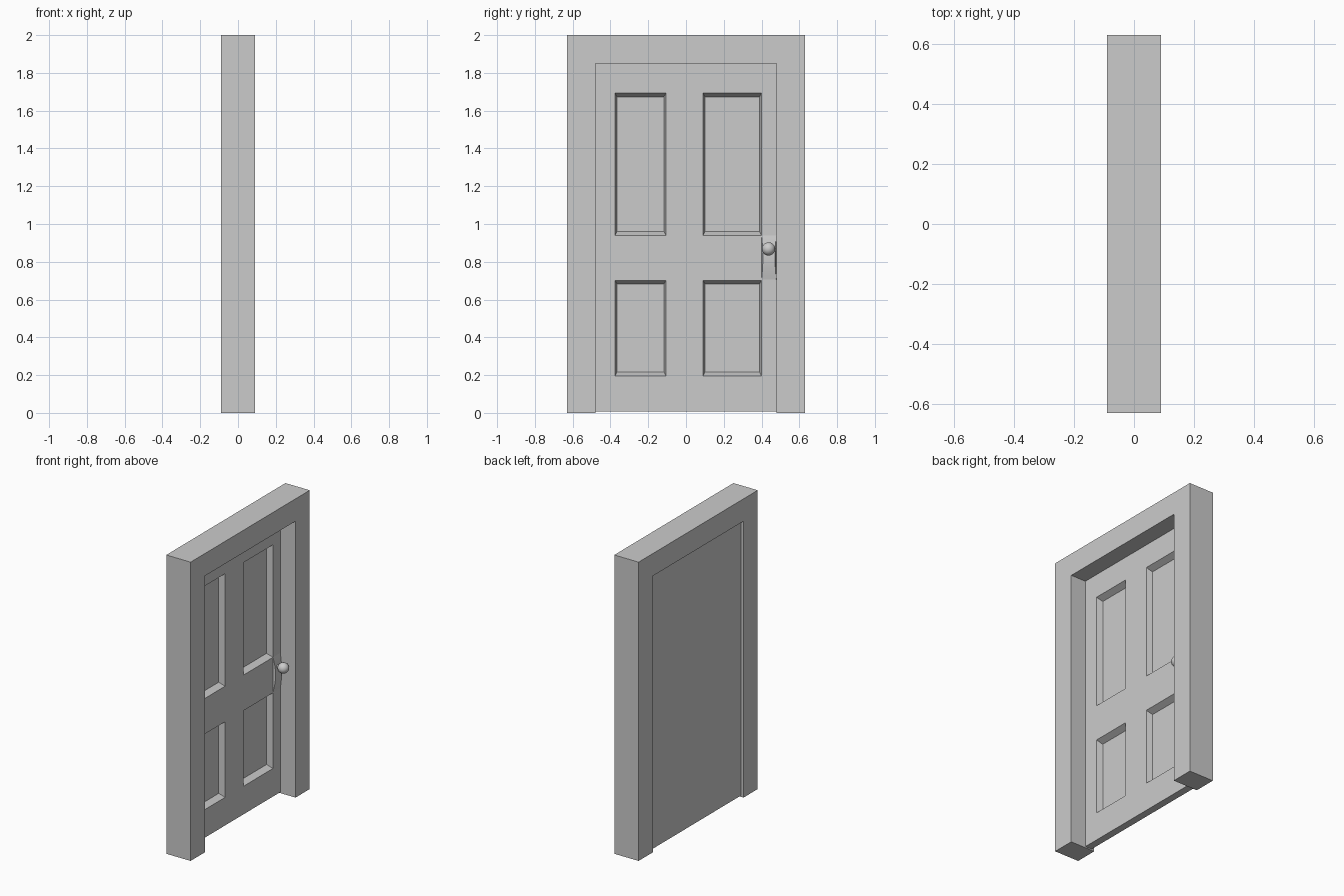
import bpy, bmesh, math
from mathutils import Matrix, Vector

if "Cube" in bpy.data.objects:
    bpy.data.objects.remove(bpy.data.objects["Cube"])

DOOR_BACK, DOOR_FRONT, PANEL = -0.07, -0.021, -0.061
KNOB_Y, KNOB_Z = 0.437, 0.868


def finish(bm, name, smooth=None):
    bmesh.ops.recalc_face_normals(bm, faces=bm.faces)
    mesh = bpy.data.meshes.new(name)
    bm.to_mesh(mesh)
    bm.free()
    obj = bpy.data.objects.new(name, mesh)
    bpy.context.collection.objects.link(obj)
    if smooth:
        bpy.ops.object.select_all(action='DESELECT')
        obj.select_set(True)
        bpy.context.view_layer.objects.active = obj
        bpy.ops.object.shade_smooth_by_angle(angle=math.radians(smooth))
    return obj


# Frame: U-shaped outline extruded through the wall thickness
bm = bmesh.new()
outline = [(-0.63, 0), (-0.63, 2), (0.63, 2), (0.63, 0),
           (0.48, 0), (0.48, 1.85), (-0.48, 1.85), (-0.48, 0)]
face = bm.faces.new([bm.verts.new((-0.09, y, z)) for y, z in outline])
ext = bmesh.ops.extrude_face_region(bm, geom=[face])
bmesh.ops.translate(bm, vec=(0.18, 0, 0),
                    verts=[v for v in ext['geom'] if isinstance(v, bmesh.types.BMVert)])
finish(bm, "door_frame")

# Door leaf: front grid with four sunken panels, plain back
bm = bmesh.new()
ys = [-0.48, -0.376, -0.106, 0.09, 0.40, 0.48]
zs = [0.008, 0.196, 0.702, 0.94, 1.693, 1.85]
grid = [[bm.verts.new((DOOR_FRONT, y, z)) for z in zs] for y in ys]
for i in range(5):
    for j in range(5):
        ring = [grid[i][j], grid[i + 1][j], grid[i + 1][j + 1], grid[i][j + 1]]
        if i in (1, 3) and j in (1, 3):
            signs = [(1, 1), (-1, 1), (-1, -1), (1, -1)]
            inner = [bm.verts.new((PANEL, v.co.y + 0.011 * a, v.co.z + 0.02 * b))
                     for v, (a, b) in zip(ring, signs)]
            bm.faces.new(inner)
            for k in range(4):
                n = (k + 1) % 4
                bm.faces.new([ring[k], ring[n], inner[n], inner[k]])
        else:
            bm.faces.new(ring)
rim = [e for e in bm.edges if e.is_boundary]
ext = bmesh.ops.extrude_edge_only(bm, edges=rim)['geom']
for v in ext:
    if isinstance(v, bmesh.types.BMVert):
        v.co.x = DOOR_BACK
bmesh.ops.holes_fill(bm, edges=[e for e in bm.edges if e.is_boundary], sides=0)
finish(bm, "door_leaf")

# Knob plate: shallow arched plate with sloping long sides
bm = bmesh.new()
rows = []
steps = 14
for s in range(steps + 1):
    t = s / steps
    bulge = 0.015 * math.sin(math.pi * t)
    slope = 0.007 * math.sin(math.pi * t)
    z = 0.705 + 0.235 * t
    rows.append([bm.verts.new(p) for p in (
        (DOOR_FRONT - 0.002, 0.400, z), (DOOR_FRONT + bulge, 0.400 + slope, z),
        (DOOR_FRONT + bulge, 0.478 - slope, z), (DOOR_FRONT - 0.002, 0.478, z))])
for a, b in zip(rows, rows[1:]):
    for k in range(4):
        n = (k + 1) % 4
        bm.faces.new([a[k], a[n], b[n], b[k]])
bm.faces.new(rows[0])
bm.faces.new(rows[-1])
finish(bm, "knob_plate", 30)

# Knob stem and round knob, both pointing along +x
turn = Matrix.Rotation(math.pi / 2, 4, 'Y')
bm = bmesh.new()
bmesh.ops.create_cone(bm, cap_ends=True, segments=24, radius1=0.013, radius2=0.013, depth=0.04,
                      matrix=Matrix.Translation(Vector((-0.008, KNOB_Y, KNOB_Z))) @ turn)
finish(bm, "knob_stem", 30)
bm = bmesh.new()
bmesh.ops.create_uvsphere(bm, u_segments=32, v_segments=16, radius=0.035,
                          matrix=Matrix.Translation(Vector((0.03, KNOB_Y, KNOB_Z))) @ turn)
finish(bm, "knob", 40)
